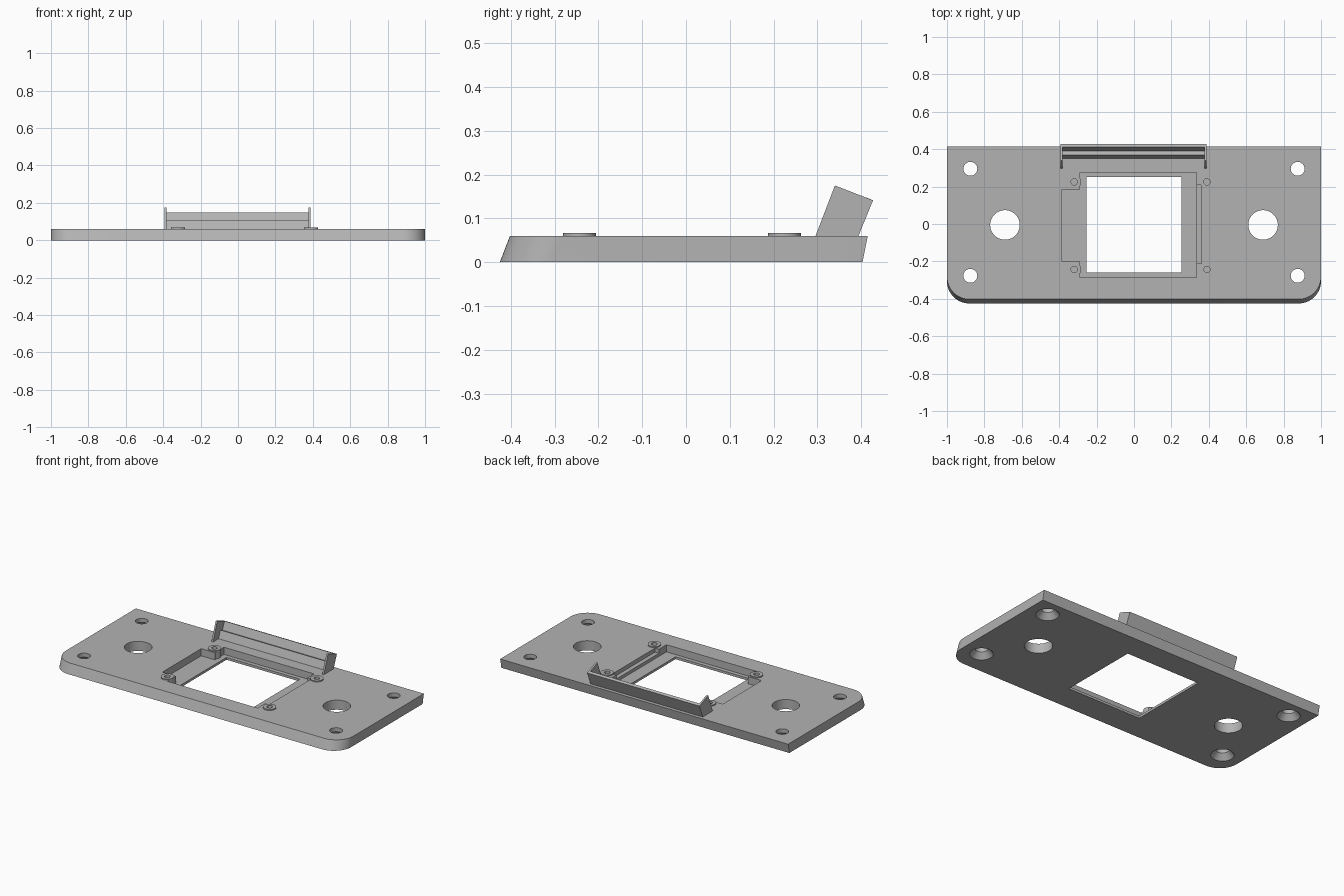
import bpy, bmesh, math

cube = bpy.data.objects.get("Cube")
if cube:
    bpy.data.objects.remove(cube, do_unlink=True)

GREY = (0.45, 0.45, 0.45, 1)
grey = bpy.data.materials.new("plain_grey")
grey.use_nodes = True
grey.diffuse_color = GREY
grey.node_tree.nodes["Principled BSDF"].inputs["Base Color"].default_value = GREY

THICK = 0.06    # plate thickness
FLOOR = 0.015   # recess floor height


def add_object(name, bm):
    bmesh.ops.recalc_face_normals(bm, faces=bm.faces)
    mesh = bpy.data.meshes.new(name)
    bm.to_mesh(mesh)
    bm.free()
    mesh.materials.append(grey)
    obj = bpy.data.objects.new(name, mesh)
    bpy.context.collection.objects.link(obj)
    return obj


def loft(name, lower, upper):
    """Solid between two matching loops of points."""
    bm = bmesh.new()
    a = [bm.verts.new(p) for p in lower]
    b = [bm.verts.new(p) for p in upper]
    bm.faces.new(a)
    bm.faces.new(b)
    for i in range(len(a)):
        j = (i + 1) % len(a)
        bm.faces.new((a[i], a[j], b[j], b[i]))
    return add_object(name, bm)


def box(name, x0, x1, y0, y1, z0, z1):
    corners = [(x0, y0), (x1, y0), (x1, y1), (x0, y1)]
    return loft(name, [(x, y, z0) for x, y in corners], [(x, y, z1) for x, y in corners])


def cone(name, x, y, r0, r1, z0, z1, sides=48):
    ring = [(math.cos(t), math.sin(t)) for t in (math.tau * i / sides for i in range(sides))]
    return loft(name, [(x + r0 * c, y + r0 * s, z0) for c, s in ring],
                [(x + r1 * c, y + r1 * s, z1) for c, s in ring])


def side_extrude(name, profile, x0, x1):
    """Extrude a (y, z) profile along x."""
    return loft(name, [(x0, y, z) for y, z in profile], [(x1, y, z) for y, z in profile])


def combine(obj, tool, operation):
    """Apply a boolean and discard the tool."""
    mod = obj.modifiers.new("boolean", 'BOOLEAN')
    mod.operation, mod.solver, mod.object = operation, 'EXACT', tool
    bpy.context.view_layer.update()
    graph = bpy.context.evaluated_depsgraph_get()
    mesh = bpy.data.meshes.new_from_object(obj.evaluated_get(graph))
    obj.modifiers.clear()
    obj.data = mesh
    bpy.data.objects.remove(tool, do_unlink=True)


# Plate: round front corners, slanted front and back edges
R, FRONT, BACK, STEPS = 0.12, -0.425, 0.403, 16
outline = [(1, BACK), (-1, BACK)]
for side, start in ((-1, math.pi), (1, 1.5 * math.pi)):
    for i in range(STEPS + 1):
        t = start + i / STEPS * math.pi / 2
        outline.append((side * (1 - R) + R * math.cos(t), FRONT + R + R * math.sin(t)))
plate = loft("base_plate", [(x, y, 0) for x, y in outline],
             [(x, y + (0.012 if y > 0 else 0.023), THICK) for x, y in outline])

# Window and stepped recess around it
for x0, x1, y0, y1, z in (
        (-0.29, 0.335, -0.285, 0.275, FLOOR),
        (-0.385, -0.2, -0.2, 0.185, FLOOR),
        (0.3, 0.362, -0.21, 0.21, 0.035),
        (-0.255, 0.255, -0.26, 0.25, -0.1)):
    combine(plate, box("cutter", x0, x1, y0, y1, z, 0.1), 'DIFFERENCE')

# Screw bosses with blind holes
for x in (-0.32, 0.39):
    for y in (-0.243, 0.225):
        combine(plate, cone("boss", x, y, 0.0375, 0.0375, 0.008, 0.067), 'UNION')
        combine(plate, cone("cutter", x, y, 0.017, 0.017, 0.03, 0.1), 'DIFFERENCE')

# Large round holes and countersunk mounting holes
for side in (-1, 1):
    combine(plate, cone("cutter", side * 0.69, -0.005, 0.079, 0.079, -0.1, 0.1), 'DIFFERENCE')
    for y in (-0.277, 0.295):
        x = side * 0.875
        combine(plate, cone("cutter", x, y, 0.037, 0.037, -0.1, 0.1), 'DIFFERENCE')
        combine(plate, cone("cutter", x, y, 0.074, 0.037, -0.01, 0.035), 'DIFFERENCE')

# Tilted holder: stepped back wall between two end plates
wall = side_extrude("holder_back_wall",
                    [(0.35, 0.058), (0.37, 0.107), (0.39, 0.099), (0.411, 0.148),
                     (0.427, 0.141), (0.393, 0.058)], -0.382, 0.378)
ends = []
for name, x in (("holder_right_end", -0.392), ("holder_left_end", 0.377)):
    ends.append(side_extrude(name, [(0.295, 0.058), (0.34, 0.175), (0.427, 0.141),
                                    (0.393, 0.058)], x, x + 0.011))

# Smooth round walls, keep edges sharp
bpy.ops.object.select_all(action='DESELECT')
for obj in [plate, wall] + ends:
    obj.select_set(True)
bpy.context.view_layer.objects.active = plate
bpy.ops.object.shade_smooth_by_angle(angle=math.radians(30))
